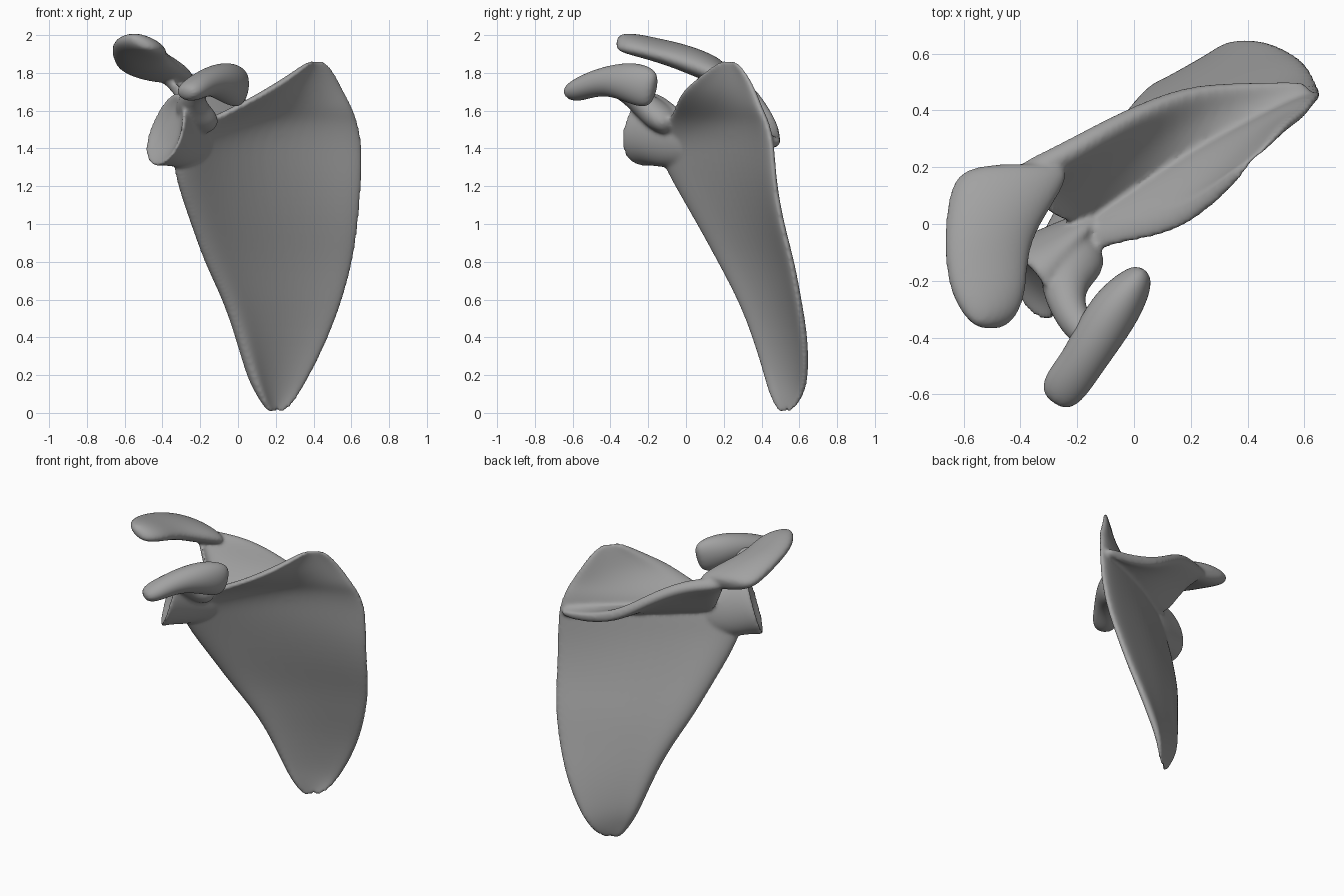
import bpy, bmesh, math
from mathutils import Vector as V

cube = bpy.data.objects.get("Cube")
if cube:
    bpy.data.objects.remove(cube, do_unlink=True)

bone = bpy.data.materials.new("bone grey")
bone.use_nodes = True
GREY = (0.36, 0.36, 0.36, 1)
bone.diffuse_color = GREY
bone.node_tree.nodes["Principled BSDF"].inputs["Base Color"].default_value = GREY


def add_object(name, bm):
    """Turn a bmesh into a smooth shaded bone object."""
    mesh = bpy.data.meshes.new(name)
    bm.to_mesh(mesh)
    bm.free()
    mesh.materials.append(bone)
    for f in mesh.polygons:
        f.use_smooth = True
    obj = bpy.data.objects.new(name, mesh)
    bpy.context.collection.objects.link(obj)
    return obj


def loft(name, rings):
    """Skin closed rings of equal size, cap the ends and smooth."""
    bm = bmesh.new()
    rows = [[bm.verts.new(p) for p in ring] for ring in rings]
    n = len(rows[0])
    for a, b in zip(rows, rows[1:]):
        for i in range(n):
            j = (i + 1) % n
            bm.faces.new((a[i], a[j], b[j], b[i]))
    bm.faces.new(rows[0][::-1])
    bm.faces.new(rows[-1])
    bmesh.ops.recalc_face_normals(bm, faces=bm.faces)
    obj = add_object(name, bm)
    sub = obj.modifiers.new("smooth", "SUBSURF")
    sub.levels = sub.render_levels = 2
    return obj


def fuse(name, parts):
    """Grow overlapping parts together into one continuous surface."""
    graph = bpy.context.evaluated_depsgraph_get()
    bm = bmesh.new()
    for part in parts:
        bm.from_mesh(part.evaluated_get(graph).data)
    for part in parts:
        bpy.data.objects.remove(part, do_unlink=True)
    obj = add_object(name, bm)
    voxels = obj.modifiers.new("merge", "REMESH")
    voxels.mode, voxels.voxel_size, voxels.use_smooth_shade = "VOXEL", 0.011, True
    relax = obj.modifiers.new("relax", "SMOOTH")
    relax.factor, relax.iterations = 0.5, 7
    return obj


def oval(c, u, v, taper=0.0, n=12):
    """Ellipse ring with half axes u and v, narrower towards +v by taper."""
    ring = []
    for i in range(n):
        a = math.tau * i / n
        s = math.sin(a)
        ring.append(V(c) + V(u) * math.cos(a) * (1 - taper * s) + V(v) * s)
    return ring


def tube(name, stations):
    """Stations: centre, half width, half height."""
    pts = [V(s[0]) for s in stations]
    rings = []
    for i, (c, w, h) in enumerate(stations):
        t = (pts[min(i + 1, len(pts) - 1)] - pts[max(i - 1, 0)]).normalized()
        side = t.cross(V((0, 0, 1))).normalized()
        rings.append(oval(c, side * w, side.cross(t) * h))
    return loft(name, rings)


# Blade: height, lateral edge x y, medial edge x y
blade_rows = [
    (0.00, .17, .50, .23, .54), (0.03, .14, .48, .28, .58),
    (0.10, .10, .45, .32, .62), (0.20, .05, .43, .38, .64),
    (0.40, -.01, .37, .48, .635), (0.60, -.08, .29, .555, .60),
    (0.80, -.18, .18, .61, .565), (1.00, -.25, .07, .64, .51),
    (1.20, -.32, -.05, .655, .475), (1.35, -.35, -.13, .66, .465),
    (1.46, -.32, -.14, .655, .455), (1.55, -.18, -.085, .63, .43),
    (1.61, -.04, -.05, .61, .40), (1.70, .13, -.025, .56, .37),
    (1.80, .29, .10, .51, .32), (1.87, .38, .19, .46, .26),
]
# Fraction across the blade and half thickness there
across = [(0, .027), (.09, .052), (.24, .03), (.5, .016), (.76, .016), (.93, .026), (1, .018)]
rings = []
for z, lx, ly, mx, my in blade_rows:
    a, b = V((lx, ly, z)), V((mx, my, z))
    d = b - a
    back = V((-d.y, d.x, 0)).normalized()
    slim = min(1, d.length / .4) if z < 1 else min(1, .3 + d.length / 1.1)
    front_side, back_side = [], []
    for t, h in across:
        mid = a + d * t + back * (.06 * d.length * math.sin(math.pi * t))
        front_side.append(mid - back * h * slim)
        back_side.append(mid + back * h * slim)
    rings.append(front_side + back_side[::-1])
blade = loft("blade", rings)

# Spine ridge: root on the blade, free crest, crest half thickness
spine_rows = [
    ((.63, .44, 1.46), (.63, .50, 1.42), .03), ((.45, .36, 1.47), (.46, .495, 1.43), .04),
    ((.25, .25, 1.47), (.22, .50, 1.50), .045), ((.05, .13, 1.47), (.04, .43, 1.64), .045),
    ((-.12, .04, 1.48), (-.13, .34, 1.75), .05), ((-.20, .01, 1.50), (-.27, .26, 1.79), .055),
    ((-.24, .01, 1.54), (-.36, .22, 1.80), .055), ((-.31, .05, 1.74), (-.46, .17, 1.82), .04),
]
rings = []
for root, crest, h in spine_rows:
    r, c = V(root), V(crest)
    d = c - r
    up = d.cross(V((1, .6, -.3))).normalized()
    if up.z < 0:
        up.negate()
    prof = [(0, .035), (.2, .03), (.55, .024), (.85, h * .9), (1, h * .7)]
    rings.append([r + d * t + up * k for t, k in prof] + [r + d * t - up * k for t, k in prof[::-1]])
spine = loft("spine_ridge", rings)

# Acromion plate: y, x range, height, half thickness
acromion_rows = [
    (.21, -.55, -.24, 1.79, .035), (.17, -.64, -.22, 1.805, .065), (.08, -.665, -.27, 1.845, .07),
    (-.04, -.675, -.35, 1.89, .065), (-.15, -.67, -.37, 1.92, .058), (-.25, -.65, -.375, 1.945, .055),
    (-.33, -.60, -.41, 1.96, .048), (-.37, -.55, -.46, 1.965, .025),
]
acromion = loft("acromion", [oval(((a + b) / 2, y, z), ((b - a) / 2, 0, -.025), (0, h * .3, h))
                             for y, a, b, z, h in acromion_rows])

# Socket and neck: hollow face, rim, then merging into the blade
# Stations: centre, rim scale across, half height
socket_rows = [
    ((-.345, -.19, 1.50), .35, .07), ((-.36, -.20, 1.50), .72, .14),
    ((-.385, -.215, 1.50), .95, .19), ((-.38, -.21, 1.50), 1.05, .205),
    ((-.34, -.17, 1.50), .90, .195), ((-.28, -.105, 1.47), .66, .18),
    ((-.21, -.035, 1.45), .42, .15), ((-.13, .03, 1.43), .18, .09),
]
neck = loft("socket_neck", [oval(c, V((.09, -.13, 0)) * s, V((.27, .1, 1)) * h, .2)
                            for c, s, h in socket_rows])

# Coracoid root and hooked process
root = tube("coracoid_root", [
    ((-.17, -.05, 1.51), .09, .06), ((-.22, -.13, 1.56), .125, .085),
    ((-.25, -.21, 1.62), .09, .075), ((-.235, -.30, 1.69), .065, .06),
    ((-.19, -.37, 1.73), .06, .055), ((-.14, -.41, 1.755), .05, .05),
])
tube("coracoid_process", [
    ((.03, -.165, 1.71), .03, .07), ((.01, -.20, 1.72), .065, .115),
    ((-.06, -.29, 1.75), .095, .115), ((-.13, -.40, 1.76), .09, .085),
    ((-.19, -.50, 1.74), .08, .07), ((-.25, -.58, 1.705), .085, .062),
    ((-.285, -.63, 1.69), .05, .035),
])

fuse("shoulder_blade_body", [blade, spine, acromion, neck, root])
